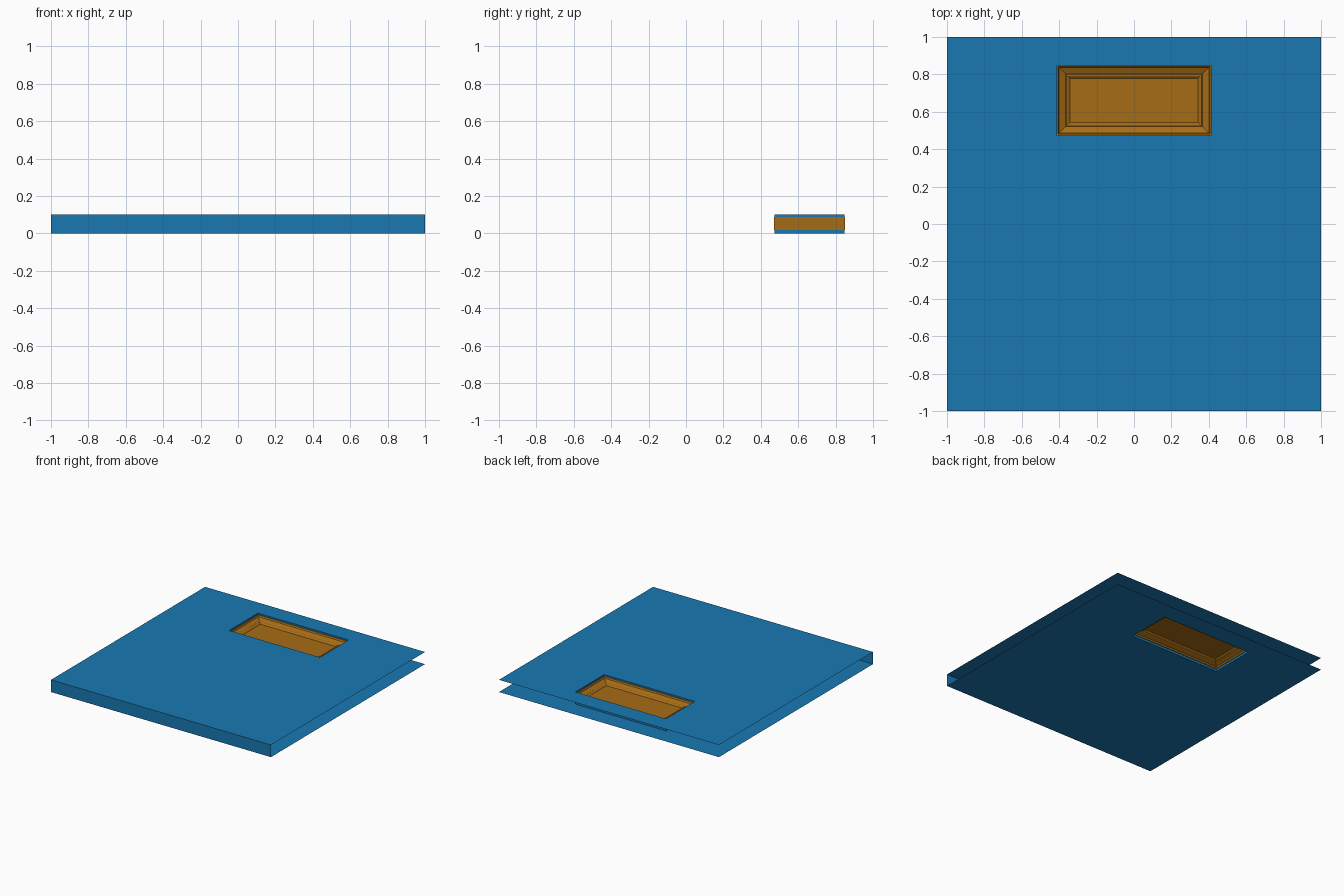
import bpy, bmesh

if "Cube" in bpy.data.objects:
    bpy.data.objects.remove(bpy.data.objects["Cube"])

CY = 0.661            # centre of the inset panel
HX, HY = 0.412, 0.187  # half size of the opening
T = 0.10              # slab thickness


def material(name, rgb):
    m = bpy.data.materials.new(name)
    m.diffuse_color = (*rgb, 1)
    m.use_nodes = True
    m.node_tree.nodes["Principled BSDF"].inputs["Base Color"].default_value = m.diffuse_color
    return m


def finish(bm, name, mat):
    me = bpy.data.meshes.new(name)
    bm.to_mesh(me)
    bm.free()
    ob = bpy.data.objects.new(name, me)
    me.materials.append(mat)
    bpy.context.collection.objects.link(ob)
    return ob


def ring(bm, hx, hy, z, cy=CY):
    """Rectangle of four vertices, counter-clockwise seen from above."""
    return [bm.verts.new((sx * hx, cy + sy * hy, z))
            for sx, sy in ((-1, -1), (1, -1), (1, 1), (-1, 1))]


def bridge(bm, a, b):
    for i in range(4):
        j = (i + 1) % 4
        bm.faces.new((a[i], a[j], b[j], b[i]))


blue = material("door_blue", (0.01, 0.19, 0.45))
orange = material("panel_orange", (0.38, 0.15, 0.008))

# Door skin: two sheets with an opening, opening walls and one closed edge
bm = bmesh.new()
top_out, top_in = ring(bm, 1, 1, T, 0), ring(bm, HX, HY, T)
bot_out, bot_in = ring(bm, 1, 1, 0, 0), ring(bm, HX, HY, 0)
bridge(bm, top_out, top_in)
bridge(bm, bot_in, bot_out)
for hi, z in ((top_in, 0.088), (bot_in, 0.018)):
    lip = ring(bm, HX, HY, z)
    bridge(bm, hi, lip) if z > 0.05 else bridge(bm, lip, hi)
bm.faces.new((bot_out[0], bot_out[1], top_out[1], top_out[0]))
finish(bm, "door_skin", blue)

# Recessed moulding and centre panel, the same profile on both faces
profile = [(-0.003, 0.088), (0.006, 0.088), (0.012, 0.077), (0.046, 0.061),
           (0.050, 0.064), (0.057, 0.064), (0.066, 0.058), (0.070, 0.054)]
bm = bmesh.new()
upper = [ring(bm, HX - d, HY - d, z) for d, z in profile]
lower = [ring(bm, HX - d, HY - d, 0.106 - z) for d, z in profile]
for k in range(len(profile) - 1):
    bridge(bm, upper[k], upper[k + 1])
    bridge(bm, lower[k + 1], lower[k])
bridge(bm, lower[0], upper[0])
bm.faces.new(upper[-1])
bm.faces.new(lower[-1][::-1])
finish(bm, "inset_panel", orange)
